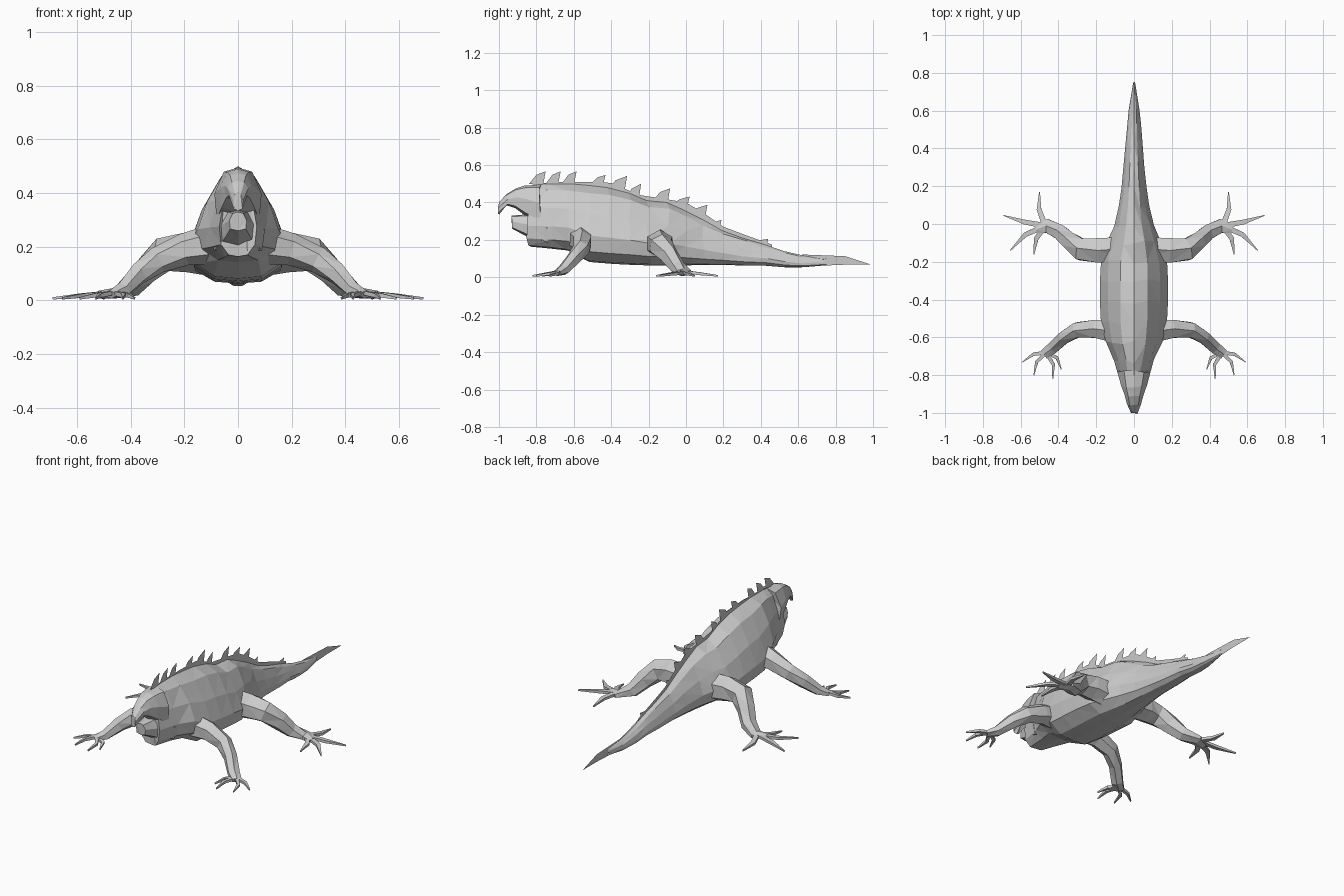
import bpy, bmesh, math, random
from mathutils import Vector

if "Cube" in bpy.data.objects:
    bpy.data.objects.remove(bpy.data.objects["Cube"])

random.seed(4)


def finish(name, bm):
    bmesh.ops.triangulate(bm, faces=bm.faces[:])
    bmesh.ops.recalc_face_normals(bm, faces=bm.faces[:])
    mesh = bpy.data.meshes.new(name)
    bm.to_mesh(mesh)
    bm.free()
    obj = bpy.data.objects.new(name, mesh)
    bpy.context.collection.objects.link(obj)
    return obj


def loft(bm, rings):
    """Skin a list of equal closed rings and cap both ends."""
    rows = [[bm.verts.new(p) for p in r] for r in rings]
    n = len(rows[0])
    for a, b in zip(rows, rows[1:]):
        for i in range(n):
            j = (i + 1) % n
            bm.faces.new((a[i], a[j], b[j], b[i]))
    bm.faces.new(rows[0][::-1])
    bm.faces.new(rows[-1])


def sections(name, secs, half, jitter=0.0):
    """Loft along y; each section is (y, bottom, top, half width)."""
    loop = half + [(-x, z) for x, z in reversed(half[1:-1])]
    rings = []
    for y, zb, zt, w in secs:
        rings.append([Vector((x * w, y + random.uniform(-jitter, jitter),
                              zb + z * (zt - zb))) for x, z in loop])
    bm = bmesh.new()
    loft(bm, rings)
    return finish(name, bm)


def tube(bm, path, sides, side):
    """Loft along a path of (x, y, z, half width, half height)."""
    pts = [Vector(p[:3]) for p in path]
    rings = []
    for i, p in enumerate(path):
        d = (pts[min(i + 1, len(pts) - 1)] - pts[max(i - 1, 0)]).normalized()
        u = d.cross(Vector((0, 0, 1))).normalized()
        v = u.cross(d)
        ring = []
        for k in range(sides):
            a = 2 * math.pi * (k + 0.5) / sides
            q = pts[i] + u * math.cos(a) * p[3] + v * math.sin(a) * p[4]
            ring.append((q.x * side, q.y, max(q.z, 0.0)))
        rings.append(ring)
    loft(bm, rings)


# Body and tail
BODY = [(0, 1), (.4, .9), (.77, .62), (1, .33), (.9, .12), (.5, 0), (0, -.02)]
sections("body_and_tail", [
    (-.84, .17, .49, .07), (-.73, .16, .50, .105), (-.63, .15, .50, .15),
    (-.52, .09, .49, .175), (-.41, .08, .48, .18), (-.30, .075, .45, .18),
    (-.20, .07, .41, .175), (-.10, .07, .40, .14), (0, .07, .36, .105),
    (.10, .07, .30, .08), (.20, .07, .25, .066), (.31, .065, .21, .055),
    (.42, .065, .175, .045), (.52, .055, .14, .037), (.62, .055, .115, .028),
    (.74, .065, .10, .006)], BODY, 0.014)

# Head: snout with upper jaw, then the lower jaw below the open mouth
HEAD = [(0, 1), (.6, .93), (1, .55), (.9, .1), (0, 0)]
sections("head_upper_jaw", [
    (-1.0, .335, .40, .018), (-.955, .385, .445, .038), (-.91, .37, .475, .05),
    (-.86, .33, .49, .068), (-.78, .28, .495, .088)], HEAD, 0.006)
sections("lower_jaw", [
    (-.93, .26, .33, .032), (-.87, .228, .335, .05),
    (-.82, .20, .34, .07), (-.74, .17, .34, .10)], HEAD, 0.004)


def sheet(bm, pts):
    bm.faces.new([bm.verts.new((0, y, z)) for y, z in pts])


# Back crest: a thin ridge with spikes that lean backwards
bm = bmesh.new()
RIDGE = [(-.84, .49), (-.72, .51), (-.55, .51), (-.40, .505), (-.25, .44),
         (-.12, .42), (0, .40), (.10, .34), (.20, .27), (.32, .225), (.46, .175)]
for (y0, z0), (y1, z1) in zip(RIDGE, RIDGE[1:]):
    sheet(bm, [(y0, z0 - .06), (y1, z1 - .06), (y1, z1), (y0, z0)])
for y, z, length, base in [
        (-.75, .567, .09, .50), (-.67, .567, .08, .50), (-.585, .567, .08, .50),
        (-.43, .547, .08, .50), (-.315, .542, .11, .46), (-.24, .50, .09, .41),
        (-.085, .476, .10, .40), (.02, .432, .10, .38), (.115, .388, .11, .32),
        (.19, .307, .10, .25), (.44, .205, .17, .16)]:
    sheet(bm, [(y - length, base), (y - .015, base - .01), (y, z),
               (y - length * .55, base + (z - base) * .72)])
finish("back_crest", bm)

# Tail tip: thin upright blade
bm = bmesh.new()
sheet(bm, [(.58, .06), (.72, .062), (.86, .068), (.99, .068), (.85, .113), (.62, .122)])
finish("tail_tip", bm)


# Limbs: leg plus its toes, mirrored for each side
def limb(name, path, foot, toes, width, side):
    bm = bmesh.new()
    tube(bm, path, 6, side)
    for x, y, kink in toes:
        f, t = Vector((*foot, .03)), Vector((x, y, .008))
        m = f.lerp(t, .5) + Vector((-(t - f).y, (t - f).x, 0)) * kink
        tube(bm, [(*f, width, .011), (*m, width * .8, .011),
                  (*t, .003, .006)], 4, side)
    finish(name, bm)


BACK = [(.06, -.13, .17, .07, .085), (.19, -.14, .18, .075, .075),
        (.28, -.135, .17, .065, .065), (.34, -.09, .115, .05, .055),
        (.39, -.045, .055, .045, .042), (.46, -.01, .027, .042, .02),
        (.52, -.03, .022, .025, .014)]
BACK_TOES = [(.50, .17, -.1), (.69, .045, -.03), (.655, -.14, .1),
             (.53, -.16, .12)]
FRONT = [(.09, -.57, .21, .07, .075), (.20, -.555, .19, .055, .06),
         (.30, -.56, .15, .045, .05), (.37, -.60, .10, .038, .042),
         (.43, -.655, .04, .036, .03), (.475, -.69, .022, .03, .016)]
FRONT_TOES = [(.59, -.73, .12), (.53, -.80, .15), (.43, -.82, -.15),
              (.385, -.77, -.2)]
for side, label in ((1, "right"), (-1, "left")):
    limb("back_leg_" + label, BACK, (.47, -.01), BACK_TOES, .022, side)
    limb("front_leg_" + label, FRONT, (.465, -.68), FRONT_TOES, .015, side)
